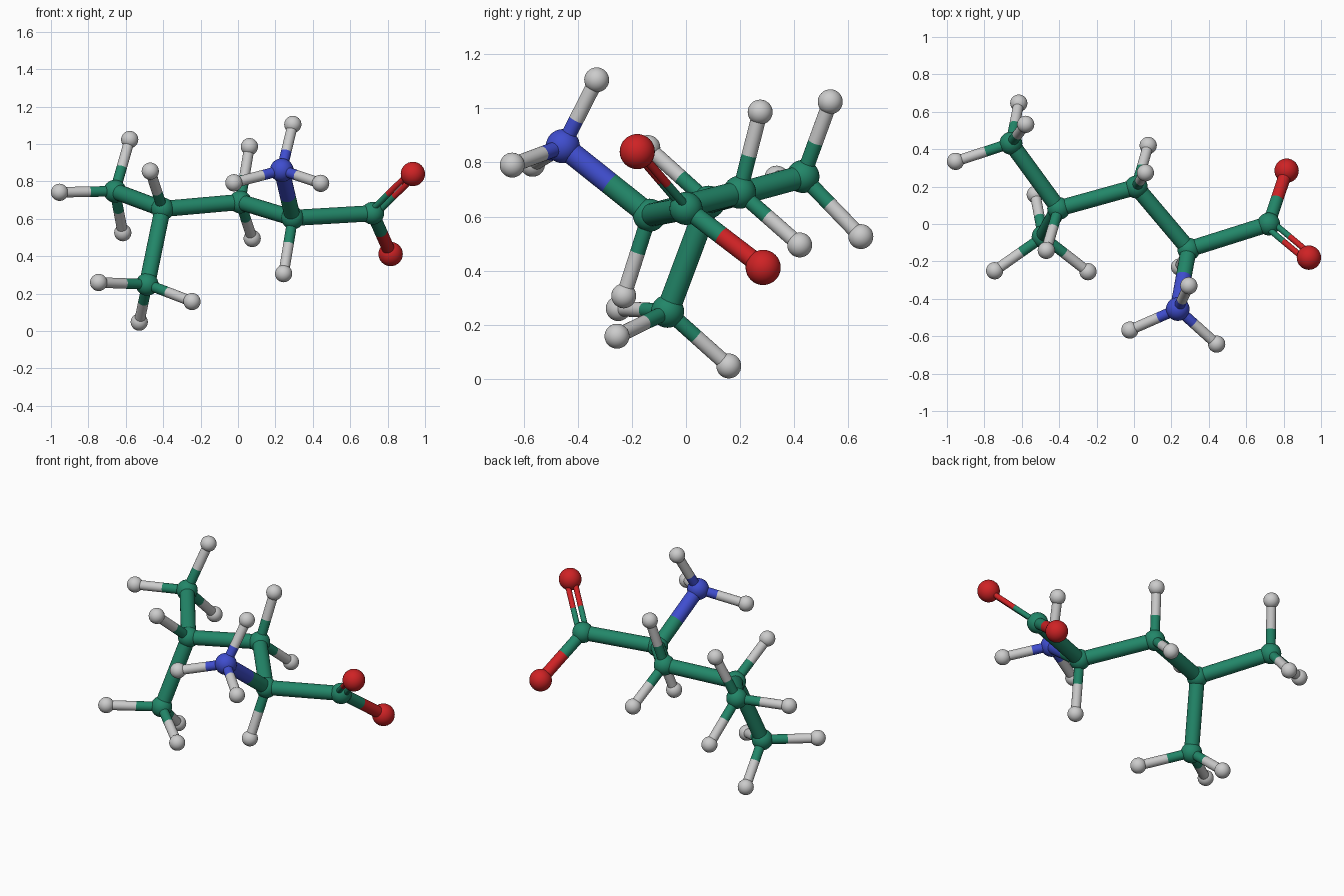
import bpy
from mathutils import Vector

cube = bpy.data.objects.get("Cube")
if cube:
    bpy.data.objects.remove(cube, do_unlink=True)


def material(name, rgb):
    m = bpy.data.materials.new(name)
    m.use_nodes = True
    m.diffuse_color = (*rgb, 1)
    m.node_tree.nodes["Principled BSDF"].inputs["Base Color"].default_value = (*rgb, 1)
    return m


# Each element: material and ball radius
ELEMENTS = {
    "carbon": (material("green", (0.016, 0.24, 0.14)), 0.061),
    "nitrogen": (material("blue", (0.05, 0.075, 0.62)), 0.063),
    "oxygen": (material("red", (0.62, 0.016, 0.018)), 0.065),
    "hydrogen": (material("light grey", (0.6, 0.6, 0.6)), 0.046),
}


def finish(name, element):
    ob = bpy.context.object
    ob.name = name
    ob.data.materials.append(ELEMENTS[element][0])
    bpy.ops.object.shade_smooth_by_angle()


def ball(name, element, pos):
    bpy.ops.mesh.primitive_uv_sphere_add(
        segments=32, ring_count=16, radius=ELEMENTS[element][1], location=pos)
    finish(name, element)


def rod(name, element, a, b, radius):
    d = b - a
    bpy.ops.mesh.primitive_cylinder_add(
        vertices=24, radius=radius, depth=d.length, location=(a + b) / 2,
        rotation=d.to_track_quat("Z", "Y").to_euler())
    finish(name, element)


def bond(name, start, end, radius, split=0.46, shift=Vector()):
    """Rod in two halves, each in the colour of its nearer atom."""
    (e1, a), (e2, b) = start, end
    a, b = a + shift, b + shift
    if e1 == e2:
        rod(name, e1, a, b, radius)
    else:
        mid = a.lerp(b, split)
        rod(name + "_inner", e1, a, mid, radius)
        rod(name + "_outer", e2, mid, b, radius)


# Heavy atoms
ATOMS = {
    "acid_carbon": ("carbon", Vector((0.72, 0.0, 0.63))),
    "double_oxygen": ("oxygen", Vector((0.935, -0.18, 0.84))),
    "single_oxygen": ("oxygen", Vector((0.816, 0.285, 0.412))),
    "alpha_carbon": ("carbon", Vector((0.293, -0.135, 0.605))),
    "amine_nitrogen": ("nitrogen", Vector((0.234, -0.455, 0.86))),
    "beta_carbon": ("carbon", Vector((0.012, 0.198, 0.69))),
    "branch_carbon": ("carbon", Vector((-0.403, 0.083, 0.653))),
    "upper_end_carbon": ("carbon", Vector((-0.658, 0.432, 0.748))),
    "lower_end_carbon": ("carbon", Vector((-0.486, -0.068, 0.25))),
}

# Hydrogens carried by each heavy atom
HYDROGENS = {
    "amine_nitrogen": [(0.293, -0.33, 1.105), (-0.022, -0.567, 0.793), (0.442, -0.642, 0.79)],
    "alpha_carbon": [(0.244, -0.23, 0.307)],
    "beta_carbon": [(0.061, 0.274, 0.986), (0.076, 0.42, 0.495)],
    "branch_carbon": [(-0.469, -0.141, 0.855)],
    "upper_end_carbon": [(-0.579, 0.533, 1.024), (-0.954, 0.335, 0.742), (-0.616, 0.646, 0.526)],
    "lower_end_carbon": [(-0.745, -0.25, 0.26), (-0.246, -0.255, 0.158), (-0.528, 0.158, 0.048)],
}

for name, (element, pos) in ATOMS.items():
    ball(name, element, pos)

# Chain bonds
for a, b, r in [
    ("acid_carbon", "alpha_carbon", 0.043),
    ("alpha_carbon", "beta_carbon", 0.043),
    ("beta_carbon", "branch_carbon", 0.043),
    ("branch_carbon", "upper_end_carbon", 0.043),
    ("branch_carbon", "lower_end_carbon", 0.043),
    ("alpha_carbon", "amine_nitrogen", 0.042),
    ("acid_carbon", "single_oxygen", 0.034),
]:
    bond(f"bond_{a}_{b}", ATOMS[a], ATOMS[b], r)

# Double bond: two thin rods side by side in the plane of the acid group
acid, dbl, single = (ATOMS[k] for k in ("acid_carbon", "double_oxygen", "single_oxygen"))
along = dbl[1] - acid[1]
side = along.cross(single[1] - acid[1]).cross(along).normalized()
for label, s in (("a", 1), ("b", -1)):
    bond("double_bond_" + label, acid, dbl, 0.016, shift=side * s * 0.022)

# Hydrogen balls and their bonds
for parent, spots in HYDROGENS.items():
    split = 0.4 if parent == "amine_nitrogen" else 0.46
    for i, p in enumerate(spots, 1):
        ball(f"{parent}_hydrogen_{i}", "hydrogen", p)
        bond(f"{parent}_hydrogen_bond_{i}", ATOMS[parent], ("hydrogen", Vector(p)), 0.028, split)
